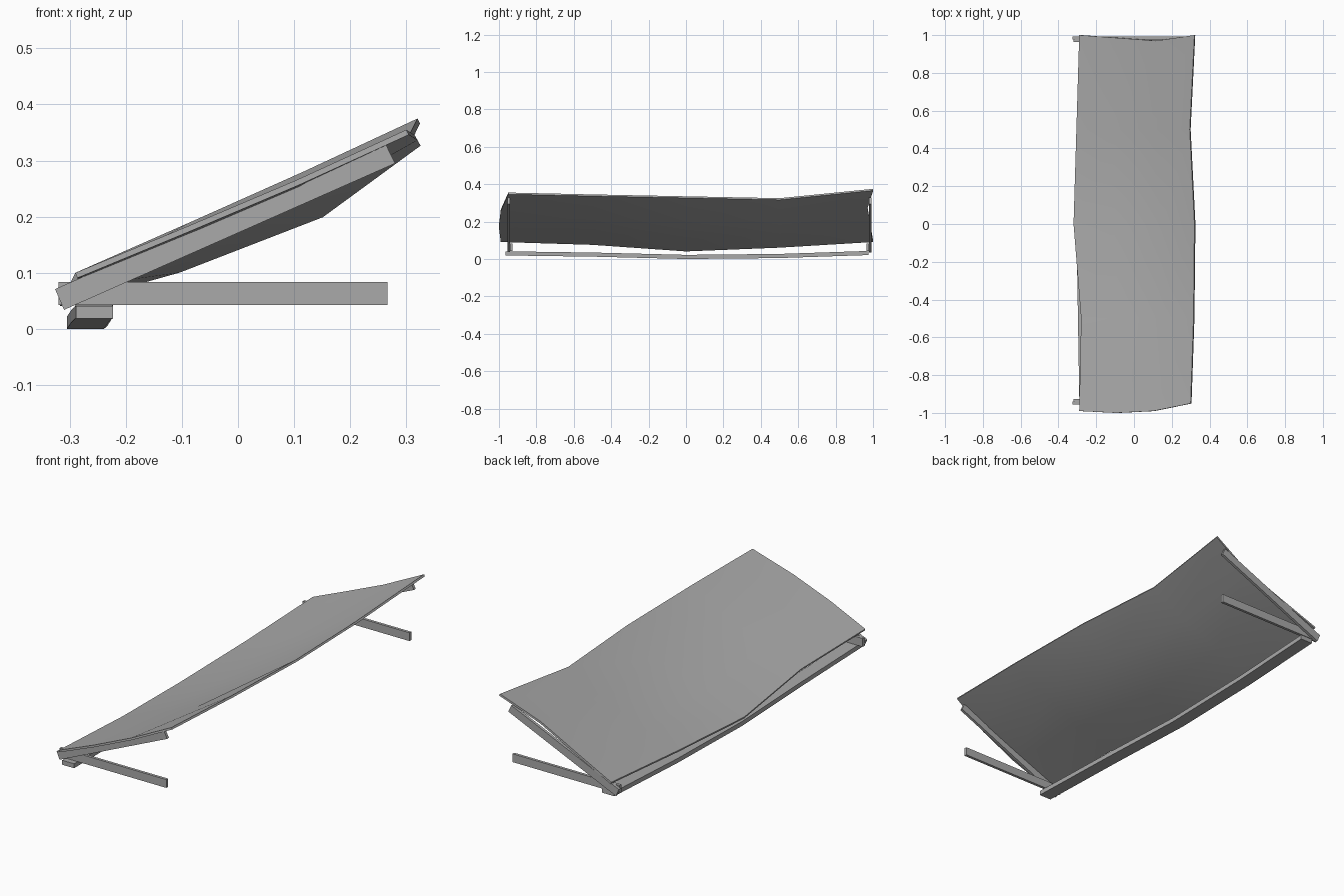
import bpy
import bmesh
from mathutils import Vector

cube = bpy.data.objects.get("Cube")
if cube:
    bpy.data.objects.remove(cube, do_unlink=True)

grey = bpy.data.materials.new("plain grey")
grey.use_nodes = True
colour = (0.4, 0.4, 0.4, 1)
grey.diffuse_color = colour
grey.node_tree.nodes["Principled BSDF"].inputs["Base Color"].default_value = colour


def finish(name, bm):
    bmesh.ops.recalc_face_normals(bm, faces=bm.faces)
    mesh = bpy.data.meshes.new(name)
    bm.to_mesh(mesh)
    bm.free()
    mesh.materials.append(grey)
    obj = bpy.data.objects.new(name, mesh)
    bpy.context.collection.objects.link(obj)
    return obj


def sweep(name, rings):
    """Skin a closed bar through rings of corner points."""
    bm = bmesh.new()
    loops = [[bm.verts.new(p) for p in ring] for ring in rings]
    for a, b in zip(loops, loops[1:]):
        for i in range(len(a)):
            j = (i + 1) % len(a)
            bm.faces.new((a[i], a[j], b[j], b[i]))
    bm.faces.new(loops[0])
    bm.faces.new(loops[-1])
    return finish(name, bm)


def plank(name, profile, y, thick):
    """Extrude a side profile along y."""
    return sweep(name, [[(x, y + s * thick / 2, z) for x, z in profile] for s in (-1, 1)])


# Sagging cloth: low and high edge points, with the dip between them per row
low = [(-.29, .10), (-.28, .085), (-.32, .05), (-.305, .07), (-.29, .10)]
high = [(.30, .355), (.315, .345), (.32, .335), (.295, .325), (.32, .375)]
dips = [.005, .025, .05, .025, .003]
front_edge = [-.99, -1, -.99, -.95]
back_edge = [1, .985, .97, 1]

bm = bmesh.new()
rows = []
for r, (lo, hi, dip) in enumerate(zip(low, high, dips)):
    row = []
    for c in range(4):
        p = Vector(lo).lerp(Vector(hi), c / 3)
        drop = dip * (0, .7, 1, 0)[c]
        shift = .04 if r == 2 and c == 2 else 0
        y = (front_edge[c], -.5, 0, .5, back_edge[c])[r]
        row.append(bm.verts.new((p.x + shift, y, p.y + shift * .45 - drop)))
    rows.append(row)
for a, b in zip(rows, rows[1:]):
    for c in range(3):
        bm.faces.new((a[c], a[c + 1], b[c + 1], b[c]))
cloth = finish("cloth_sheet", bm)
if cloth.data.polygons[0].normal.z < 0:
    cloth.data.flip_normals()
solid = cloth.modifiers.new("thickness", "SOLIDIFY")
solid.thickness = .01
solid.offset = -1
bpy.context.view_layer.objects.active = cloth
cloth.select_set(True)
bpy.ops.object.modifier_apply(modifier=solid.name)
bpy.ops.object.shade_smooth_by_angle()

# Sloping rafters and level ground beams at both ends
rafter = [(-.326, .071), (-.31, .034), (.28, .295), (.263, .33)]
beam = [(-.32, .043), (.266, .043), (.266, .084), (-.32, .084)]
for end, y, inward in (("front", -.948, 1), ("back", .985, -1)):
    plank(end + "_rafter", rafter, y, .014)
    plank(end + "_ground_beam", beam, y + inward * .014, .014)

# Bent rail joining the two ends along the low side
path = [(-.965, -.289, .021), (-.48, -.297, .014), (0, -.305, .002),
        (.5, -.299, .007), (.975, -.289, .023)]
sweep("low_rail", [[(x, y, z), (x + .066, y, z), (x + .066, y, z + .022), (x, y, z + .022)]
                   for y, x, z in path])
for obj in bpy.context.collection.objects:
    if obj.name == "low_rail":
        low_z = min(v.co.z for v in obj.data.vertices)
        for v in obj.data.vertices:
            v.co.z -= low_z
